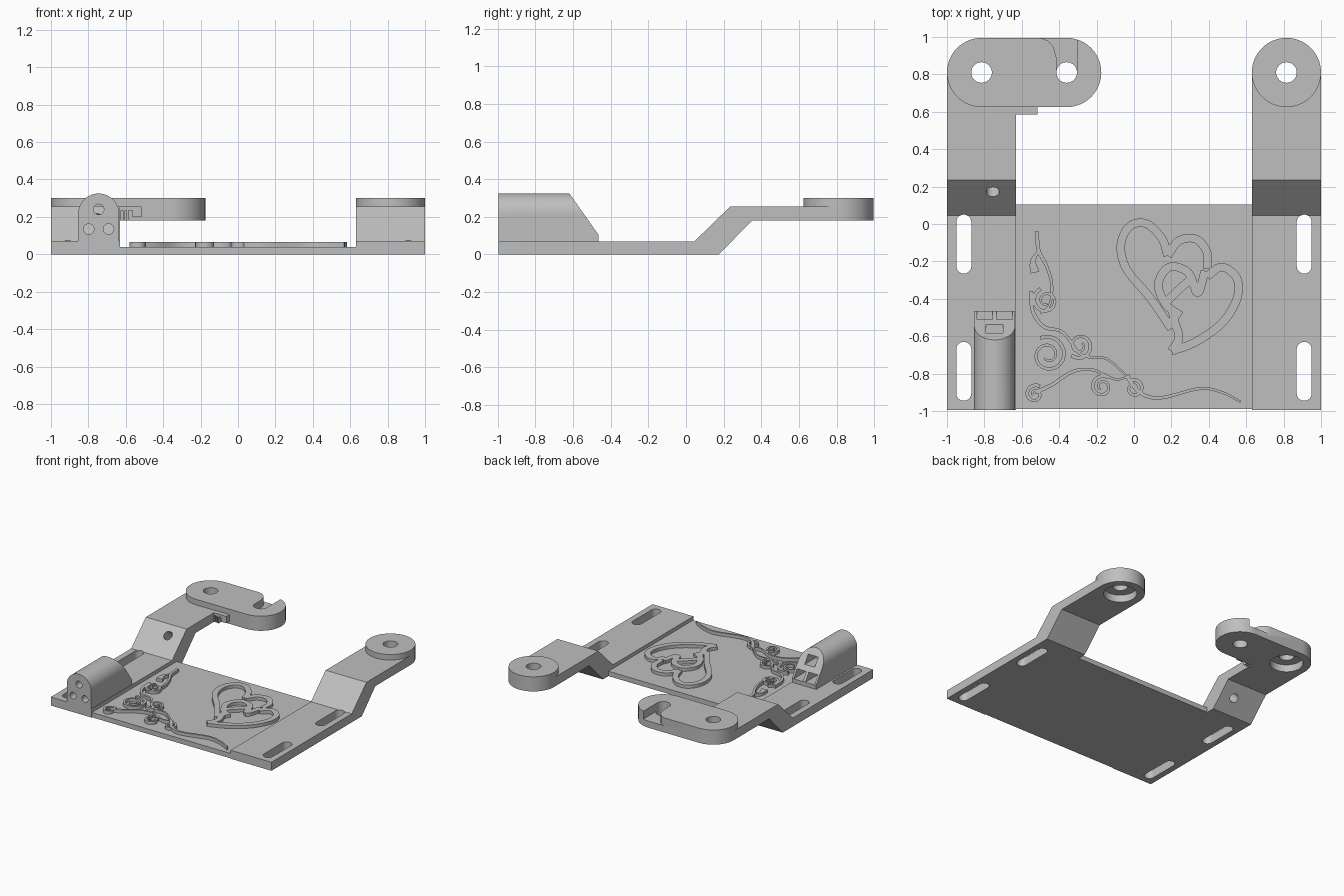
import bpy, bmesh
from math import sin, cos, pi, radians
from mathutils import Matrix, Vector

cube = bpy.data.objects.get("Cube")
if cube:
    bpy.data.objects.remove(cube, do_unlink=True)

grey = bpy.data.materials.new("plain grey")
grey.use_nodes = True
color = (0.52, 0.52, 0.52, 1)
grey.diffuse_color = color
grey.node_tree.nodes["Principled BSDF"].inputs["Base Color"].default_value = color


def finish(name, bm):
    bmesh.ops.recalc_face_normals(bm, faces=bm.faces)
    mesh = bpy.data.meshes.new(name)
    bm.to_mesh(mesh)
    bm.free()
    mesh.materials.append(grey)
    obj = bpy.data.objects.new(name, mesh)
    bpy.context.collection.objects.link(obj)
    return obj


def prism(name, outline, low, high, axis="z"):
    """Extrude a flat outline along an axis (x: outline is y,z; y: x,z; z: x,y)."""
    place = {"x": lambda a, b, c: (c, a, b),
             "y": lambda a, b, c: (a, c, b),
             "z": lambda a, b, c: (a, b, c)}[axis]
    bm = bmesh.new()
    face = bm.faces.new([bm.verts.new(place(a, b, low)) for a, b in outline])
    moved = bmesh.ops.extrude_face_region(bm, geom=[face])["geom"]
    shift = Vector(place(0, 0, high - low))
    bmesh.ops.translate(bm, vec=shift, verts=[v for v in moved if isinstance(v, bmesh.types.BMVert)])
    return finish(name, bm)


def box(name, x, y, z):
    return prism(name, [(x[0], y[0]), (x[1], y[0]), (x[1], y[1]), (x[0], y[1])], *z)


def arc(cx, cy, r, start, end, steps=32):
    angles = [radians(start + (end - start) * i / steps) for i in range(steps + 1)]
    return [(cx + r * cos(a), cy + r * sin(a)) for a in angles]


def disc(cx, cy, r, steps=48):
    return arc(cx, cy, r, 0, 360, steps)[:-1]


def cut(obj, cutters):
    bpy.context.view_layer.objects.active = obj
    for cutter in cutters:
        cutter.hide_render = True
        mod = obj.modifiers.new("cut", "BOOLEAN")
        mod.operation = "DIFFERENCE"
        mod.solver = "EXACT"
        mod.object = cutter
        bpy.ops.object.modifier_apply(modifier=mod.name)
        bpy.data.objects.remove(cutter, do_unlink=True)


def smooth(obj):
    bpy.ops.object.select_all(action="DESELECT")
    obj.select_set(True)
    bpy.context.view_layer.objects.active = obj
    bpy.ops.object.shade_smooth_by_angle(angle=radians(30))


# Main plate
box("base_plate", (-0.635, 0.635), (-0.99, 0.105), (0, 0.04))

# Cranked side rails with slots, and the round pads at their ends
PAD_Y, PAD_R = 0.81, 0.185
rail_profile = [(-0.995, 0), (0.175, 0), (0.35, 0.18), (PAD_Y, 0.18),
                (PAD_Y, 0.255), (0.235, 0.255), (0.045, 0.07), (-0.995, 0.07)]


def pad_cutters(x):
    return [prism("hole", disc(x, PAD_Y, 0.055), 0, 1),
            prism("recess", disc(x, PAD_Y, 0.125), 0.1, 0.24)]


for side, label in ((-1, "right"), (1, "left")):
    x = side * 0.815
    rail = prism(label + "_rail", rail_profile, side * 0.63, side, "x")
    slots = [prism("slot", arc(side * 0.91, top - 0.04, 0.04, 0, 180)
                   + arc(side * 0.91, top - 0.275, 0.04, 180, 360), -0.1, 0.2)
             for top in (0.05, -0.63)]
    cut(rail, slots + pad_cutters(x))
    if side < 0:
        # Screw hole square to the sloped part
        bm = bmesh.new()
        turn = Matrix.Translation((-0.755, 0.22, 0.145)) @ Matrix.Rotation(pi / 4, 4, "X")
        bmesh.ops.create_cone(bm, cap_ends=True, segments=32, radius1=0.035,
                              radius2=0.035, depth=0.3, matrix=turn)
        cut(rail, [finish("screw_hole", bm)])
        # Long pad with the open hook groove
        hook_x = -0.36
        pad = prism("hook_pad", arc(x, PAD_Y, PAD_R, 90, 270)
                    + arc(hook_x, PAD_Y, PAD_R, -90, 90), 0.18, 0.3)
        groove = [(-0.305, PAD_Y), (-0.305, 1.1), (-0.5, 1.1), (-0.5, 0.995),
                  (-0.46, 0.98), (-0.43, 0.945), (-0.415, 0.89), (-0.415, PAD_Y)]
        cut(pad, pad_cutters(x) + [prism("hook_hole", disc(hook_x, PAD_Y, 0.055), 0, 1),
                                   prism("groove", groove, 0.235, 0.4)])
    else:
        pad = prism("round_pad", disc(x, PAD_Y, PAD_R, 64), 0.18, 0.3)
        cut(pad, pad_cutters(x))
    smooth(rail)
    smooth(pad)

# Small toothed bracket under the hook pad
box("bracket_top", (-0.64, -0.515), (0.585, 0.66), (0.235, 0.256))
box("bracket_block", (-0.565, -0.515), (0.585, 0.64), (0.2, 0.256))
for i in range(3):
    left = -0.635 + i * 0.02
    box("bracket_tooth", (left, left + 0.01), (0.585, 0.64), (0.18, 0.256))

# Arched cable housing with a sloped back, three bores and three pockets
mid = -0.745
housing = prism("cable_housing", [(mid - 0.11, 0.01), (mid + 0.11, 0.01)]
                + arc(mid, 0.215, 0.11, 0, 180), -0.995, -0.465, "y")
slope = prism("slope", [(-0.62, 0.325), (-0.465, 0.105), (-0.3, 0.105),
                        (-0.3, 0.5), (-0.62, 0.5)], -1.2, -0.4, "x")
cutters = [slope]
for dx, z, half in ((0, 0.24, 0.045), (-0.053, 0.135, 0.042), (0.053, 0.135, 0.042)):
    cutters.append(prism("bore", disc(mid + dx, z, 0.028, 24), -1.1, -0.5, "y"))
    cutters.append(box("pocket", (mid + dx - half, mid + dx + half),
                       (-0.68, -0.3), (z - 0.033, z + 0.033)))
cut(housing, cutters)
smooth(housing)


# Raised ornaments: flat ribbons along smooth paths
def spline(points, steps=7):
    pts = [Vector(p) for p in points]
    pts = [2 * pts[0] - pts[1]] + pts + [2 * pts[-1] - pts[-2]]
    out = []
    for a, b, c, d in zip(pts, pts[1:], pts[2:], pts[3:]):
        for i in range(steps):
            t = i / steps
            out.append(0.5 * (2 * b + (c - a) * t + (2 * a - 5 * b + 4 * c - d) * t * t
                              + (3 * b - a - 3 * c + d) * t ** 3))
    return out + [pts[-2]]


def spiral(cx, cy, r, start, turns):
    steps = 32
    return [Vector((cx, cy)) + r * (1 - 0.75 * i / steps)
            * Vector((cos(start + turns * 2 * pi * i / steps),
                      sin(start + turns * 2 * pi * i / steps)))
            for i in range(steps + 1)]


def ribbon(name, path, width, taper=0.0):
    bm = bmesh.new()
    rows = []
    last = len(path) - 1
    for i, p in enumerate(path):
        along = (path[min(i + 1, last)] - path[max(i - 1, 0)]).normalized()
        off = Vector((-along.y, along.x)) * width / 2 * (1 - taper * i / last)
        rows.append([bm.verts.new((*q, z)) for q, z in
                     ((p + off, 0.035), (p - off, 0.035), (p - off, 0.066), (p + off, 0.066))])
    for a, b in zip(rows, rows[1:]):
        for k in range(4):
            n = (k + 1) % 4
            bm.faces.new((a[k], a[n], b[n], b[k]))
    bm.faces.new(rows[0])
    bm.faces.new(rows[-1])
    smooth(finish(name, bm))


hearts = [
    [(.20, -.56), (.09, -.40), (-.04, -.24), (-.07, -.11), (-.02, -.01), (.07, 0),
     (.15, -.08), (.18, -.17)],
    [(.18, -.17), (.24, -.09), (.33, -.08), (.39, -.15), (.39, -.24)],
    [(.39, -.28), (.47, -.23), (.55, -.29), (.55, -.40), (.47, -.53), (.33, -.63), (.20, -.68)],
    [(.20, -.68), (.24, -.61), (.22, -.53), (.20, -.45)],
    [(.38, -.25), (.34, -.37), (.29, -.26), (.19, -.23), (.13, -.32), (.17, -.43), (.25, -.49)],
    [(.17, -.42), (.23, -.36), (.32, -.28)],
]
for path in hearts:
    ribbon("heart_band", spline(path), 0.045)

vines = [
    [(-.52, -.04), (-.51, -.14), (-.47, -.22), (-.44, -.32), (-.45, -.43), (-.50, -.48)],
    [(-.55, -.36), (-.54, -.47), (-.48, -.55), (-.38, -.58), (-.28, -.70), (-.15, -.72), (-.04, -.81)],
    [(-.53, -.90), (-.44, -.86), (-.33, -.79), (-.22, -.78), (-.10, -.83), (-.02, -.81)],
    [(-.04, -.81), (.03, -.90), (.14, -.93), (.35, -.88), (.47, -.90), (.57, -.95)],
]
for path in vines:
    ribbon("vine_stem", spline(path), 0.022, 0.5)

for cx, cy, r, start, turns in ((-.47, -.41, .07, 2, 1.5), (-.46, -.70, .10, 2, -1.7),
                                (-.29, -.65, .07, 4, 1.5), (-.53, -.91, .05, 1, 1.4),
                                (-.17, -.87, .06, 1, 1.5), (0, -.88, .05, 2, -1.4)):
    ribbon("vine_curl", spiral(cx, cy, r, start, turns), 0.02, 0.4)

# Leaf bud near the top of the vine
ribbon("vine_leaf", spline([(-.53, -.26), (-.54, -.20), (-.51, -.14)]), 0.05, 0.8)
